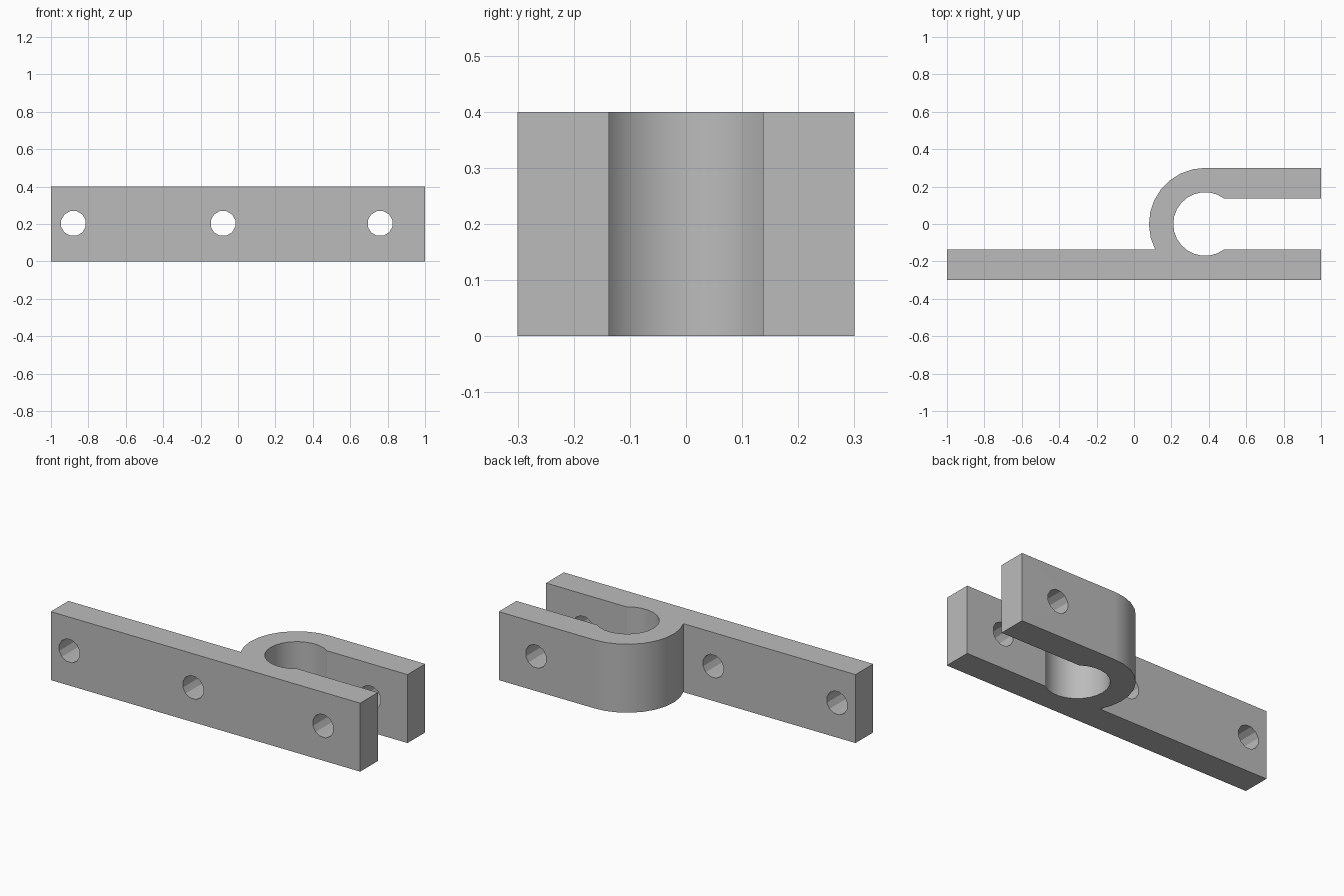
import bpy, bmesh
from math import cos, sin, asin, pi, radians
from mathutils import Matrix

cube = bpy.data.objects.get("Cube")
if cube:
    bpy.data.objects.remove(cube, do_unlink=True)

HEIGHT = 0.4
HALF = 0.3            # half depth, also the outer bend radius
GAP = 0.137           # half width of the slot
INNER = 0.17          # radius of the round eye
CX = 0.38             # centre of the bend

steel = bpy.data.materials.new("plain grey")
steel.use_nodes = True
grey = (0.5, 0.5, 0.5, 1)
steel.diffuse_color = grey
steel.node_tree.nodes["Principled BSDF"].inputs["Base Color"].default_value = grey


def arc(radius, start, end, steps):
    angles = [start + (end - start) * i / steps for i in range(steps + 1)]
    return [(CX + radius * cos(a), radius * sin(a)) for a in angles]


def finish(name, bm):
    mesh = bpy.data.meshes.new(name)
    bmesh.ops.recalc_face_normals(bm, faces=bm.faces)
    bm.to_mesh(mesh)
    bm.free()
    mesh.materials.append(steel)
    obj = bpy.data.objects.new(name, mesh)
    bpy.context.collection.objects.link(obj)
    return obj


# Bracket outline: long bar, outer bend, short arm, slot with round eye
outer_end = pi + asin(GAP / HALF)
mouth = asin(GAP / INNER)
outline = [(-1, -HALF), (1, -HALF), (1, -GAP)]
outline += arc(INNER, -mouth, mouth - 2 * pi, 18)
outline += [(1, GAP), (1, HALF)]
outline += arc(HALF, pi / 2, outer_end, 9)
outline += [(-1, -GAP)]

bm = bmesh.new()
base = bm.faces.new([bm.verts.new((x, y, 0)) for x, y in outline])
raised = bmesh.ops.extrude_face_region(bm, geom=[base])["geom"]
top = [v for v in raised if isinstance(v, bmesh.types.BMVert)]
bmesh.ops.translate(bm, verts=top, vec=(0, 0, HEIGHT))
bracket = finish("clevis_bracket", bm)

# Screw holes through the bar and the short arm
bm = bmesh.new()
for x in (-0.88, -0.08, 0.76):
    place = (Matrix.Translation((x, 0, 0.203)) @ Matrix.Rotation(pi / 2, 4, 'X')
             @ Matrix.Rotation(radians(15), 4, 'Z'))
    bmesh.ops.create_cone(bm, cap_ends=True, segments=12, radius1=0.068,
                          radius2=0.068, depth=1, matrix=place)
cutter = finish("screw_hole_cutter", bm)
cutter.hide_render = True

cut = bracket.modifiers.new("screw_holes", 'BOOLEAN')
cut.operation = 'DIFFERENCE'
cut.solver = 'EXACT'
cut.object = cutter
bpy.ops.object.select_all(action='DESELECT')
bpy.context.view_layer.objects.active = bracket
bracket.select_set(True)
bpy.ops.object.modifier_apply(modifier=cut.name)
bpy.data.objects.remove(cutter, do_unlink=True)

# Smooth bend, crisp edges and flat walls
bpy.ops.object.shade_smooth_by_angle(angle=radians(25))
weighted = bracket.modifiers.new("flat_walls", 'WEIGHTED_NORMAL')
weighted.keep_sharp = True
